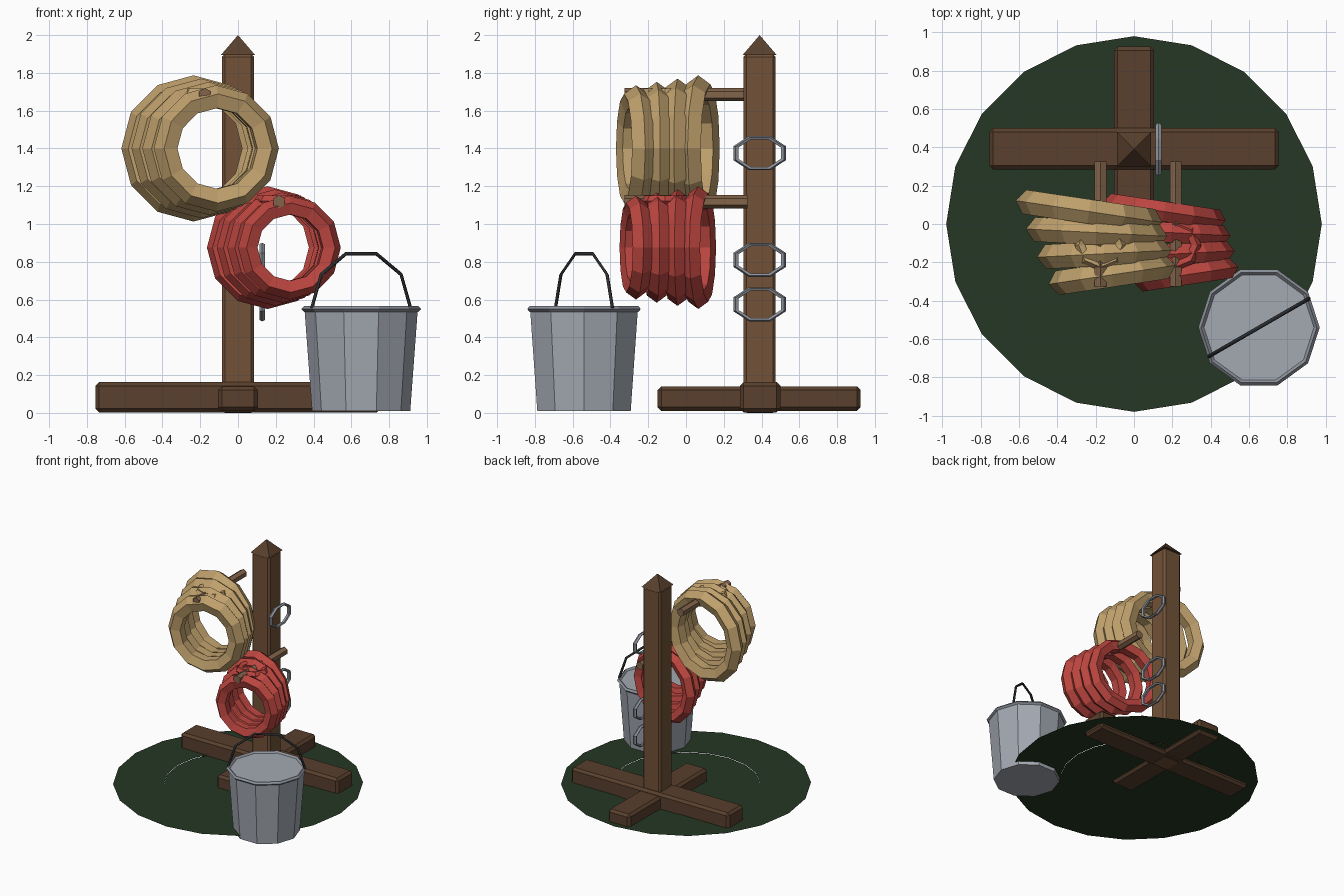
import bpy, bmesh
from math import pi, cos, sin, radians
from mathutils import Matrix, Vector

if "Cube" in bpy.data.objects:
    bpy.data.objects.remove(bpy.data.objects["Cube"])


def mat(name, rgb):
    m = bpy.data.materials.new(name)
    m.diffuse_color = (*rgb, 1)
    m.use_nodes = True
    m.node_tree.nodes["Principled BSDF"].inputs["Base Color"].default_value = m.diffuse_color
    return m


BEAM = mat("dark_wood", (0.10, 0.05, 0.026))
WOOD = mat("wood", (0.17, 0.085, 0.04))
PEG = mat("peg_wood", (0.23, 0.13, 0.07))
ROPE = mat("tan_rope", (0.52, 0.35, 0.15))
RED = mat("red_rope", (0.50, 0.06, 0.05))
ZINC = mat("zinc", (0.37, 0.40, 0.45))
STEEL = mat("steel", (0.27, 0.29, 0.33))
IRON = mat("dark_iron", (0.025, 0.026, 0.03))
GRASS = mat("dark_green", (0.018, 0.038, 0.017))


def finish(name, m):
    o = bpy.context.object
    o.name = name
    o.data.materials.append(m)
    return o


def box(name, lo, hi, m, bevel=0.02):
    lo, hi = Vector(lo), Vector(hi)
    bpy.ops.mesh.primitive_cube_add(size=1, location=(lo + hi) / 2)
    o = finish(name, m)
    o.data.transform(Matrix.Diagonal((*(hi - lo), 1)))
    b = o.modifiers.new("bevel", 'BEVEL')
    b.width, b.segments = bevel, 1
    return o


def torus(name, loc, rot, R, r, segs, sides, m):
    bpy.ops.mesh.primitive_torus_add(location=loc, rotation=rot, major_segments=segs,
                                     minor_segments=sides, major_radius=R, minor_radius=r)
    return finish(name, m)


def mesh_object(name, bm, m):
    me = bpy.data.meshes.new(name)
    bm.to_mesh(me)
    bm.free()
    o = bpy.data.objects.new(name, me)
    bpy.context.collection.objects.link(o)
    me.materials.append(m)
    return o


# Ground: inner disc and surrounding ring, paper thin
SIDES = 20


def circle(bm, r, z):
    return [bm.verts.new((r * cos(2 * pi * i / SIDES), r * sin(2 * pi * i / SIDES), z))
            for i in range(SIDES)]


bm = bmesh.new()
bm.faces.new(circle(bm, 0.58, 0.034))
mesh_object("ground_inner", bm, GRASS)
bm = bmesh.new()
a, b = circle(bm, 0.58, 0.038), circle(bm, 0.98, 0.038)
for i in range(SIDES):
    j = (i + 1) % SIDES
    bm.faces.new((a[i], b[i], b[j], a[j]))
mesh_object("ground_outer", bm, GRASS)

# Crossed feet and post
box("foot_beam_wide", (-0.755, 0.285, 0.003), (0.755, 0.5, 0.163), BEAM)
box("foot_beam_deep", (-0.105, -0.15, 0.01), (0.105, 0.925, 0.14), BEAM)
box("post", (-0.085, 0.305, 0.0), (0.085, 0.475, 1.9), WOOD, 0.015)

# Pyramid cap
bpy.ops.mesh.primitive_cone_add(vertices=4, radius1=0.09 * 2 ** 0.5, radius2=0,
                                depth=0.105, location=(0, 0.39, 1.9475))
cap = finish("post_cap", BEAM)
cap.data.transform(Matrix.Rotation(pi / 4, 4, 'Z'))


# Pegs with rope coils: four tilted loops that grow and drift sideways towards the back
def coil(name, peg_x, peg_z, front_x, back_x, z, front_r, back_r, tube, m):
    bpy.ops.mesh.primitive_cylinder_add(vertices=6, radius=0.035, depth=0.65,
                                        location=(peg_x, 0, peg_z), rotation=(pi / 2, 0, 0))
    finish(name + "_peg", PEG)
    for i, yaw in enumerate((8.5, 3, -3, -8.5)):
        t = i / 3
        torus(f"{name}_loop_{i + 1}",
              (front_x + (back_x - front_x) * t, -0.265 + 0.33 * t, z),
              (pi / 2, 0, radians(yaw)),
              front_r + (back_r - front_r) * t - tube, tube, 12, 5, m)
    torus(name + "_tie", (peg_x, -0.11, peg_z + 0.005), (0, 0, 0), 0.105, 0.03, 8, 5, m)


coil("tan_coil", -0.175, 1.685, -0.115, -0.235, 1.40, 0.335, 0.387, 0.067, ROPE)
coil("red_coil", 0.217, 1.118, 0.272, 0.157, 0.875, 0.275, 0.325, 0.055, RED)

# Oval metal rings on the side of the post
for i, z in enumerate((1.375, 0.81, 0.575)):
    o = torus(f"metal_ring_{i + 1}", (0.128, 0.39, z), (0, pi / 2, 0), 0.134, 0.016, 8, 5, STEEL)
    o.data.transform(Matrix.Diagonal((0.65, 1, 1, 1)) @ Matrix.Rotation(pi / 8, 4, 'Z'))

# Bucket with filled top and rim
BX, BY = 0.652, -0.54


def vertex_on_x(o):
    o.data.transform(Matrix.Rotation(pi / 2, 4, 'Z'))


bpy.ops.mesh.primitive_cone_add(vertices=10, radius1=0.26, radius2=0.3, depth=0.54,
                                location=(BX, BY, 0.28))
vertex_on_x(finish("bucket", ZINC))
o = torus("bucket_rim", (BX, BY, 0.55), (0, 0, 0), 0.302, 0.015, 10, 4, STEEL)

# Bucket handle: half circle in five straight pieces
cu = bpy.data.curves.new("bucket_handle", 'CURVE')
cu.dimensions = '3D'
cu.bevel_depth, cu.bevel_resolution, cu.use_fill_caps = 0.01, 0, True
sp = cu.splines.new('POLY')
sp.points.add(5)
for i, p in enumerate(sp.points):
    ang = pi * i / 5
    p.co = (0.302 * cos(ang), 0, 0.302 * sin(ang), 1)
handle = bpy.data.objects.new("bucket_handle", cu)
handle.location, handle.rotation_euler = (BX, BY, 0.555), (0, 0, radians(30))
cu.materials.append(IRON)
bpy.context.collection.objects.link(handle)
